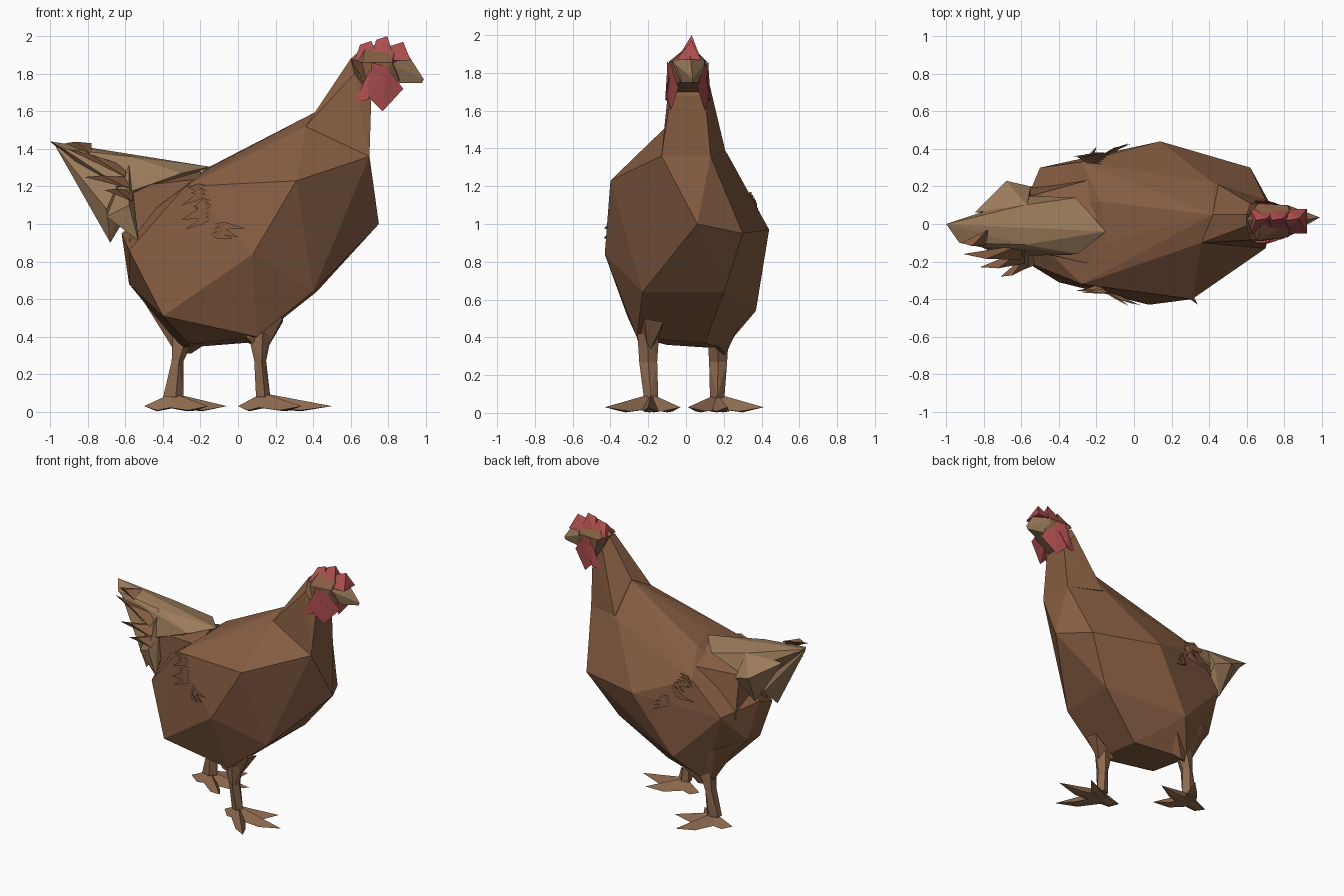
import bpy, bmesh, math, random
from mathutils import Vector
from mathutils.bvhtree import BVHTree

random.seed(4)


def material(name, rgb):
    m = bpy.data.materials.new(name)
    m.diffuse_color = (*rgb, 1)
    return m


BROWN = material("brown_feather", (0.24, 0.11, 0.055))
TAN = material("tan_feather", (0.33, 0.20, 0.105))
LEG = material("leg_skin", (0.27, 0.145, 0.08))
RED = material("red_skin", (0.42, 0.075, 0.075))


def finish(name, bm, mat):
    bmesh.ops.recalc_face_normals(bm, faces=bm.faces)
    me = bpy.data.meshes.new(name)
    bm.to_mesh(me)
    bm.free()
    me.materials.append(mat)
    ob = bpy.data.objects.new(name, me)
    bpy.context.collection.objects.link(ob)
    return ob


def add_hull(bm, points):
    vs = [bm.verts.new(p) for p in points]
    res = bmesh.ops.convex_hull(bm, input=vs)
    junk = [v for v in res["geom_interior"] if isinstance(v, bmesh.types.BMVert)]
    bmesh.ops.delete(bm, geom=list(set(junk)), context='VERTS')


def facets(name, points, mat):
    """Low-poly faceted solid around a handful of corner points."""
    bm = bmesh.new()
    add_hull(bm, points)
    return finish(name, bm, mat)


# Body: big irregular facets
body = facets("body", [
    (0.75, 0.06, 1.0), (0.70, -0.13, 1.36), (0.70, 0.13, 1.36), (0.42, 0.05, 1.60),
    (0.36, -0.10, 1.52), (0.42, 0.22, 1.37), (0.31, -0.40, 1.23), (0.08, -0.43, 0.84),
    (0.40, -0.23, 0.64), (0.62, 0.30, 0.95), (0.42, 0.20, 0.64), (0.14, 0.44, 0.97),
    (-0.15, 0.37, 0.54), (0.10, -0.26, 0.40), (0.08, 0.10, 0.37), (-0.26, -0.10, 0.36),
    (-0.30, 0.20, 0.34), (-0.40, -0.31, 0.51), (-0.58, -0.20, 0.86), (-0.58, 0.10, 0.68),
    (-0.50, 0.30, 0.90), (-0.28, -0.32, 1.20), (-0.28, 0.33, 1.14), (-0.15, -0.10, 1.30),
    (-0.18, 0.12, 1.29), (-0.62, 0.02, 0.95)], BROWN)

# Neck
facets("neck", [
    (0.42, 0.05, 1.61), (0.36, -0.10, 1.52), (0.45, 0.21, 1.38), (0.70, -0.13, 1.36),
    (0.70, 0.13, 1.36), (0.60, -0.01, 1.88), (0.60, 0.05, 1.88),
    (0.62, -0.085, 1.80), (0.62, 0.11, 1.80), (0.71, -0.08, 1.68), (0.71, 0.10, 1.68)], BROWN)

# Head and beak
facets("head", [
    (0.60, 0.02, 1.88), (0.66, -0.09, 1.86), (0.66, 0.11, 1.86), (0.68, 0.02, 1.95),
    (0.82, -0.07, 1.86), (0.82, 0.10, 1.86), (0.84, 0.02, 1.95), (0.70, -0.09, 1.70),
    (0.70, 0.10, 1.70), (0.86, -0.03, 1.76), (0.86, 0.07, 1.76)], BROWN)
facets("beak", [
    (0.82, -0.06, 1.85), (0.82, 0.10, 1.85), (0.90, 0.02, 1.91), (0.84, -0.03, 1.75),
    (0.84, 0.07, 1.75), (0.99, 0.035, 1.77), (0.98, 0.035, 1.75)], TAN)

# Comb: broad low lobes running over the crown
bm = bmesh.new()
for x, top in [(0.69, 1.975), (0.775, 2.0), (0.86, 1.97)]:
    add_hull(bm, [(x - 0.07, -0.05, 1.87), (x + 0.06, -0.05, 1.87), (x - 0.07, 0.08, 1.87),
                  (x + 0.06, 0.08, 1.87), (x - 0.04, 0.02, top - 0.02), (x + 0.02, 0.03, top)])
finish("comb", bm, RED)

# Cheek wattles on both sides
bm = bmesh.new()
for s in (-1, 1):
    def side(x, y, z):
        return (x, 0.01 + s * y, z)
    add_hull(bm, [side(0.70, 0.11, 1.82), side(0.76, 0.10, 1.78), side(0.62, 0.11, 1.65),
                  side(0.69, 0.12, 1.66), side(0.71, 0.06, 1.72)])
    add_hull(bm, [side(0.79, 0.09, 1.84), side(0.71, 0.11, 1.86), side(0.70, 0.11, 1.67),
                  side(0.77, 0.09, 1.60), side(0.88, 0.05, 1.72), side(0.76, 0.06, 1.72)])
finish("wattles", bm, RED)

# Tail: upper wedge, saddle to the back, hanging side feathers
facets("tail_top", [
    (-0.15, -0.04, 1.305), (-0.31, 0.14, 1.28), (-0.30, -0.16, 1.27), (-0.59, 0.10, 1.34),
    (-0.58, -0.11, 1.36), (-1.0, 0.0, 1.44), (-0.93, -0.10, 1.40), (-0.55, 0.15, 1.20),
    (-0.58, -0.17, 1.17), (-0.62, 0.0, 1.08)], TAN)
facets("tail_saddle", [
    (-0.20, -0.22, 1.24), (-0.22, 0.24, 1.20), (-0.20, 0.0, 1.29), (-0.56, -0.14, 1.20),
    (-0.55, 0.15, 1.18), (-0.58, -0.14, 0.86), (-0.55, 0.20, 0.86), (-0.4, 0.0, 0.8)], BROWN)
bm = bmesh.new()
add_hull(bm, [(-0.58, -0.12, 1.35), (-0.97, -0.04, 1.41), (-0.68, -0.12, 0.90),
              (-0.62, -0.04, 1.0), (-0.70, -0.18, 1.08)])
add_hull(bm, [(-0.58, -0.12, 1.35), (-0.70, -0.17, 1.04), (-0.53, -0.22, 0.91),
              (-0.55, -0.08, 1.10), (-0.58, -0.24, 1.10)])
add_hull(bm, [(-0.57, 0.10, 1.34), (-0.68, 0.23, 1.22), (-0.55, 0.20, 1.18),
              (-0.66, 0.12, 1.0), (-0.85, 0.06, 1.32), (-0.56, 0.08, 1.05)])
finish("tail_sides", bm, TAN)
# Loose outer tail feathers
bm = bmesh.new()
for a, b in [((-0.60, -0.15, 1.28), (-0.91, -0.16, 1.40)), ((-0.58, -0.17, 1.22), (-0.82, -0.23, 1.25)),
             ((-0.56, -0.19, 1.15), (-0.71, -0.28, 1.18)), ((-0.78, -0.07, 1.40), (-0.92, -0.10, 1.43))]:
    a, b = Vector(a), Vector(b)
    add_hull(bm, [a + Vector((0, 0.04, 0.03)), a - Vector((0, 0.04, 0.03)),
                  a.lerp(b, 0.6) + Vector((0, -0.03, 0.02)), b])
finish("tail_feathers", bm, BROWN)

# Wing tip feathers: small thin spikes lying on both flanks
src = bmesh.new()
src.from_mesh(body.data)
surface = BVHTree.FromBMesh(src)
bm = bmesh.new()
for s in (-1, 1):
    for i in range(11):
        t = i / 10
        d = 1 if t > 0.7 else -1
        x, z, length = -0.18 + 0.04 * math.sin(t * 3), 1.22 - 0.27 * t, random.uniform(0.09, 0.2)
        spots = [(x, z), (x + d * length * 0.4, z - 0.01), (x + d * length, z - random.uniform(0.02, 0.07))]
        root, mid, tip = [surface.find_nearest(Vector((px, s * 0.42, pz)))[0] for px, pz in spots]
        out = Vector((0, s * 0.02, 0))
        add_hull(bm, [root, mid + out + Vector((0, 0, 0.02)), mid + out - Vector((0, 0, 0.02)),
                      mid, tip + out * random.uniform(1, 2)])
src.free()
finish("wing_feathers", bm, BROWN)


# Legs: tapered shank and flat pointed toes
def ring(c, rx, ry, n=5):
    return [(c[0] + rx * math.cos(2 * math.pi * k / n), c[1] + ry * math.sin(2 * math.pi * k / n), c[2])
            for k in range(n)]


def leg(name, hip, knee, ankle, rx, toes):
    bm = bmesh.new()
    ax, ay = ankle
    add_hull(bm, ring(hip, 0.07, 0.06) + ring(knee, 0.035, 0.05))
    add_hull(bm, ring(knee, 0.035, 0.05) + ring((ax, ay, 0.08), rx, 0.04))
    hub = Vector((ax, ay, 0.025))
    for tx, ty in toes:
        tip = Vector((tx, ty, 0.03))
        d = (tip - hub).normalized()
        w = Vector((-d.y, d.x, 0)) * 0.05
        knuckle = hub.lerp(tip, 0.55)
        add_hull(bm, [hub + w, hub - w, hub + Vector((0, 0, 0.075)), hub - d * 0.03,
                      knuckle + w * 0.7 - Vector((0, 0, 0.02)), knuckle - w * 0.7 - Vector((0, 0, 0.02)),
                      knuckle - Vector((0, 0, 0.025)), knuckle + Vector((0, 0, 0.025)), tip])
    finish(name, bm, LEG)


leg("front_leg", (0.11, -0.20, 0.42), (0.115, -0.20, 0.27), (0.13, -0.185), 0.042,
    [(0.50, -0.20), (0.34, -0.43), (0.36, -0.03), (0.0, -0.16)])
leg("rear_leg", (-0.29, 0.17, 0.42), (-0.325, 0.17, 0.27), (-0.35, 0.165), 0.06,
    [(-0.06, 0.22), (-0.20, 0.41), (-0.16, 0.01), (-0.50, 0.16)])

# Feathered thighs
facets("front_thigh", [(0.24, -0.22, 0.50), (0.24, -0.12, 0.48), (0.0, -0.26, 0.48), (0.20, -0.21, 0.43),
                       (0.05, -0.15, 0.37), (0.05, -0.26, 0.39), (0.14, -0.20, 0.31)], BROWN)
facets("rear_thigh", [(-0.12, 0.30, 0.50), (-0.12, 0.12, 0.40), (-0.56, 0.12, 0.68), (-0.42, 0.25, 0.62),
                      (-0.33, 0.18, 0.31), (-0.25, 0.21, 0.31), (-0.16, 0.16, 0.37)], BROWN)
